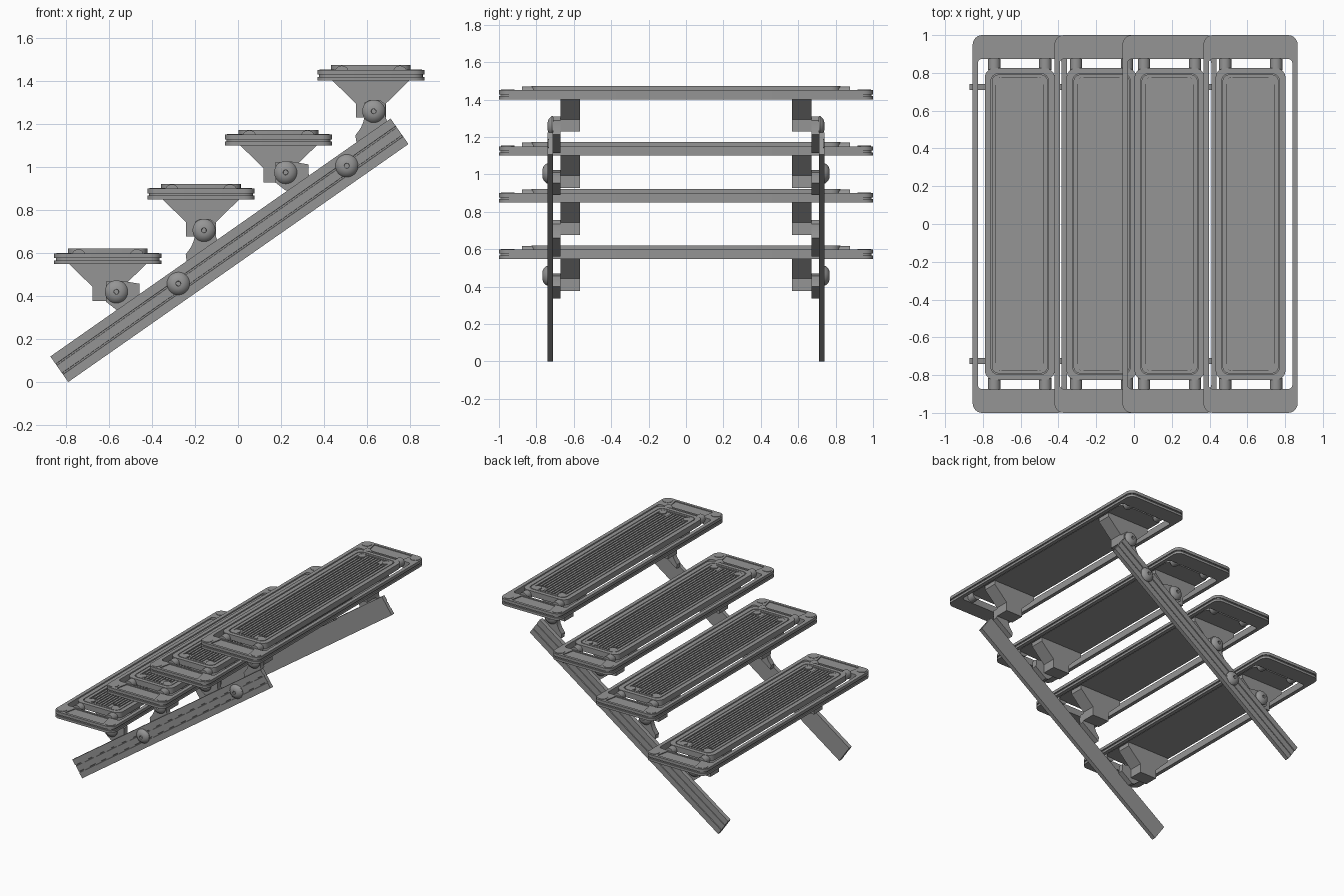
import bpy, bmesh
from math import sin, cos, pi, radians
from mathutils import Matrix

if "Cube" in bpy.data.objects:
    bpy.data.objects.remove(bpy.data.objects["Cube"])

ANG = radians(34.97)
SIDE = Matrix.Rotation(pi / 2, 4, 'X')      # local XY -> world XZ, local Z -> -Y
STEEL = bpy.data.materials.new("dark_grey")
STEEL.diffuse_color = (.3, .3, .3, 1)
STEEL.use_nodes = True
STEEL.node_tree.nodes["Principled BSDF"].inputs["Base Color"].default_value = STEEL.diffuse_color


def finish(name, bm, mirror):
    bmesh.ops.remove_doubles(bm, verts=bm.verts, dist=0.00005)
    bmesh.ops.recalc_face_normals(bm, faces=bm.faces)
    me = bpy.data.meshes.new(name)
    bm.to_mesh(me)
    bm.free()
    me.polygons.foreach_set("use_smooth", [True] * len(me.polygons))
    me.set_sharp_from_angle(angle=radians(30))
    me.materials.clear()
    me.materials.append(STEEL)
    ob = bpy.data.objects.new(name, me)
    bpy.context.collection.objects.link(ob)
    if mirror:
        m = ob.modifiers.new("mirror", 'MIRROR')
        m.use_axis = (False, True, False)
    return ob


def prism(name, loops, lo, hi, mat=Matrix(), mirror=False):
    """Extrude 2D outlines (inner loops become holes) from lo to hi."""
    cu = bpy.data.curves.new(name, 'CURVE')
    cu.dimensions = '2D'
    cu.fill_mode = 'BOTH'
    cu.extrude = (hi - lo) / 2
    for loop in loops:
        sp = cu.splines.new('POLY')
        sp.points.add(len(loop) - 1)
        for p, (x, y) in zip(sp.points, loop):
            p.co = (x, y, 0, 1)
        sp.use_cyclic_u = True
    tmp = bpy.data.objects.new("tmp", cu)
    bpy.context.collection.objects.link(tmp)
    dg = bpy.context.evaluated_depsgraph_get()
    me = bpy.data.meshes.new_from_object(tmp.evaluated_get(dg))
    bm = bmesh.new()
    bm.from_mesh(me)
    bm.transform(mat @ Matrix.Translation((0, 0, (lo + hi) / 2)))
    bpy.data.objects.remove(tmp)
    bpy.data.curves.remove(cu)
    bpy.data.meshes.remove(me)
    return finish(name, bm, mirror)


def rect(hx, hy, r=0.0, cx=0.0, cy=0.0, n=6):
    corners = ((1, 1), (-1, 1), (-1, -1), (1, -1))
    if r == 0:
        return [(cx + a * hx, cy + b * hy) for a, b in corners]
    pts = []
    for q, (a, b) in enumerate(corners):
        for i in range(n + 1):
            t = (q + i / n) * pi / 2
            pts.append((cx + a * (hx - r) + r * cos(t), cy + b * (hy - r) + r * sin(t)))
    return pts


def circle(cx, cy, r, n=20):
    return [(cx + r * cos(2 * pi * i / n), cy + r * sin(2 * pi * i / n)) for i in range(n)]


def bolt(name, x, z, y, r, h, n=28):
    """Domed bolt head pointing to -Y with a socket in the middle."""
    bm = bmesh.new()
    prof = [(1, 0), (1, .25), (.9, .5), (.7, .8), (.45, .97), (.22, 1), (.2, .6)]
    rings = [[bm.verts.new((x + r * a * cos(2 * pi * i / n), -y - h * b,
                            z + r * a * sin(2 * pi * i / n))) for i in range(n)]
             for a, b in prof]
    for A, B in zip(rings, rings[1:]):
        for i in range(n):
            j = (i + 1) % n
            bm.faces.new((A[i], A[j], B[j], B[i]))
    bm.faces.new(rings[0])
    bm.faces.new(rings[-1])
    finish(name, bm, True)


# Side rails: grooved profile running up the slope
c, s = cos(ANG), sin(ANG)
rail = Matrix(((-s, 0, c, -0.04), (0, -1, 0, 0), (c, 0, s, 0.6125), (0, 0, 0, 1)))
half = [(.0725, .741), (.03, .741), (.029, .734), (.022, .734), (.021, .738)]
profile = [(-.0725, .71), (.0725, .71)] + half + [(-a, b) for a, b in reversed(half)]
prism("side_rail", [profile], -.964, .964, rail, True)

# Rail bolts
for i, (x, z) in enumerate(((-.277, .458), (.505, 1.005))):
    bolt(f"rail_bolt_{i + 1}", x, z, .736, .053, .032)

# Bracket neck outlines, relative to the step bolt
short_neck = [(-.047, .048), (-.047, -.047), (0, -.084), (.02, -.085), (.112, -.02),
              (.107, -.005), (.107, .037), (.03, .05)]
long_neck = [(-.042, .04), (-.042, -.023), (-.048, -.05), (-.06, -.078), (-.085, -.112),
             (-.08, -.145), (.062, -.045), (.056, -.03), (.056, .03), (.03, .052), (-.02, .052)]

# (centre x, top z, bolt x, bolt z, neck)
steps = [(-.605, .62, -.565, .42, short_neck), (-.172, .921, -.158, .705, long_neck),
         (.188, 1.172, .221, .974, short_neck), (.617, 1.472, .63, 1.258, long_neck)]
quad = [(a, b) for a in (1, -1) for b in (1, -1)]

for k, (cx, top, bx, bz, neck) in enumerate(steps, 1):
    P = f"step_{k}_"
    at = Matrix.Translation((cx, 0, top))

    # Outer frame: two plates with a groove between, open in the middle
    hole = rect(.221, .873, .02)
    panels = [[(-.158, e * .98), (.158, e * .98), (.14, e * .887), (-.14, e * .887)]
              for e in (1, -1)]
    prism(P + "frame_lower", [rect(.249, 1, .05), hole], -.072, -.054, at)
    prism(P + "frame_groove", [rect(.241, .992, .045), hole], -.054, -.044, at)
    prism(P + "frame_upper", [rect(.249, 1, .05), hole] + panels, -.044, -.022, at)
    prism(P + "frame_panel", [[(x * 1.02, y) for x, y in p] for p in panels],
          -.046, -.028, at)
    prism(P + "frame_caps", [circle(a * .203, b * .953, .035) for a, b in quad],
          -.024, -.019, at)

    # Thin tread pad with double rim, ribs and corner screws
    prism(P + "pad", [rect(.185, .825, .05)], -.042, -.008, at)
    prism(P + "pad_edge", [rect(.185, .825, .05), rect(.153, .796, .04)], -.009, 0, at)
    prism(P + "pad_rim", [rect(.148, .791, .036), rect(.126, .775, .025)], -.009, 0, at)
    ribs = []
    for i in range(10):
        x = -.108 + .216 * i / 9
        ribs.append(rect(.008, .71 if abs(x) > .06 else .768, 0, x))
    prism(P + "pad_ribs", ribs, -.009, -.002, at)
    prism(P + "pad_screws", [circle(a * .1, b * .748, .027) for a, b in quad], -.009, -.001, at)

    # Round pins joining pad and frame
    pins = [circle(cx + a * .135, top - .035, .033) for a in (1, -1)]
    prism(P + "pins", pins, .815, .876, SIDE, True)

    # Support bracket: tapered block, neck plate and bolt
    block = [(.178, -.04), (-.178, -.04), (-.178, -.072), (-.07, -.178), (-.07, -.244),
             (.07, -.244), (.07, -.178), (.178, -.072)]
    prism(P + "bracket", [[(cx + x, top + z) for x, z in block]], .567, .672, SIDE, True)
    prism(P + "bracket_neck", [[(bx + x, bz + z) for x, z in neck]], .671, .711, SIDE, True)
    bolt(P + "bolt", bx, bz, .71, .053, .03)
